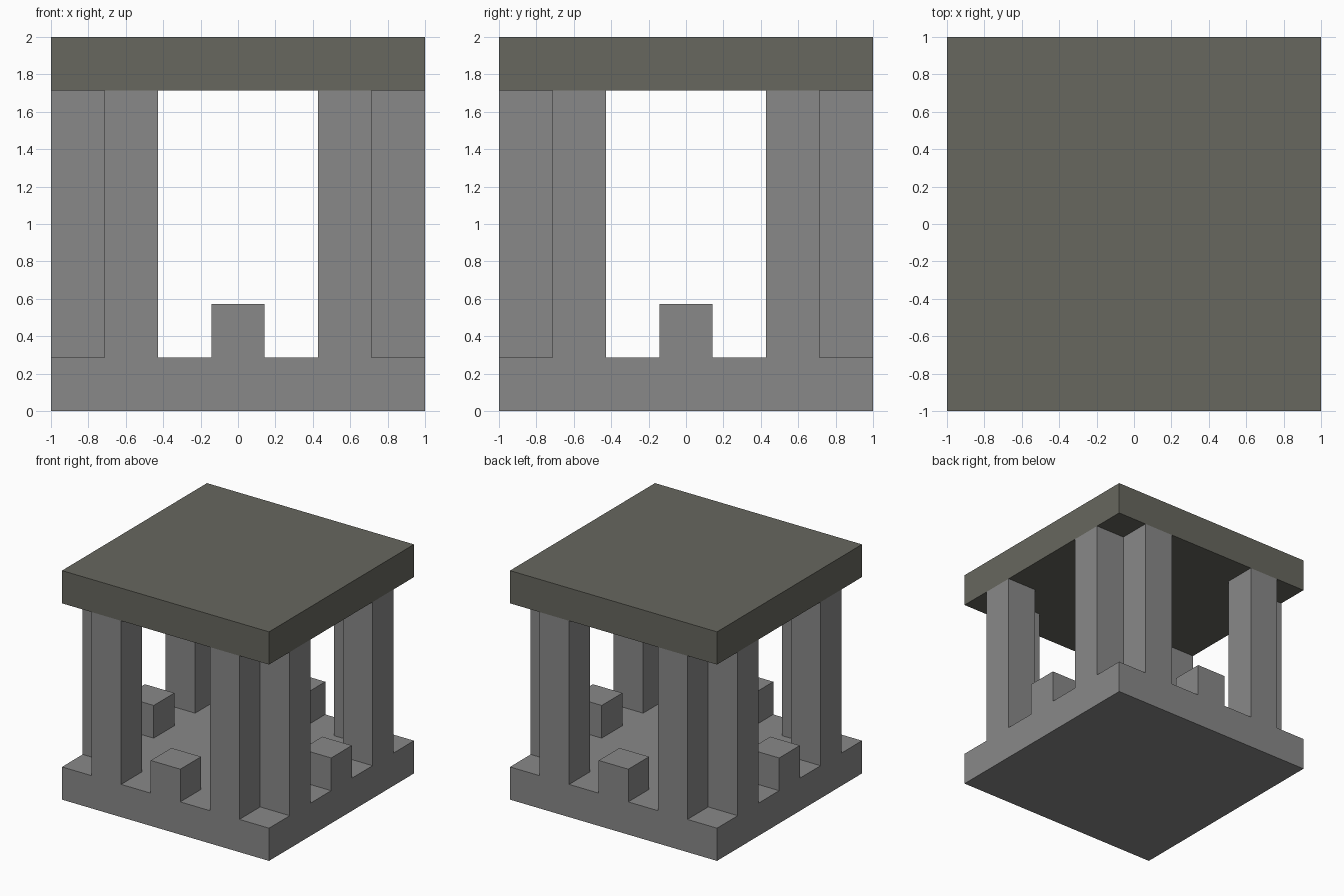
import bpy
from math import cos, sin, pi
from mathutils import Vector

cube = bpy.data.objects.get("Cube")
if cube:
    bpy.data.objects.remove(cube, do_unlink=True)

U = 2 / 7  # one block of the seven-block grid


def material(name, colour):
    mat = bpy.data.materials.new(name)
    mat.use_nodes = True
    mat.diffuse_color = colour
    mat.node_tree.nodes["Principled BSDF"].inputs["Base Color"].default_value = colour
    return mat


def block(name, centre, size, mat):
    """Box with its centre and size given in blocks."""
    bpy.ops.mesh.primitive_cube_add(size=1, location=Vector(centre) * U)
    obj = bpy.context.object
    obj.name = name
    obj.scale = Vector(size) * U
    bpy.ops.object.transform_apply(location=False, rotation=False, scale=True)
    obj.data.materials.append(mat)
    return obj


stone = material("grey stone", (0.25, 0.25, 0.25, 1))
slate = material("dark olive slate", (0.135, 0.135, 0.113, 1))

# Floor and roof slabs
block("base_slab", (0, 0, 0.5), (7, 7, 1), stone)
block("roof_slab", (0, 0, 6.5), (7, 7, 1), slate)

# Each side: two pillars and a low block between them, flush with the edge
for i, side in enumerate(("front", "left", "back", "right")):
    c, s = round(cos(i * pi / 2)), round(sin(i * pi / 2))

    def on_side(x, z):
        return (c * x + s * 3, s * x - c * 3, z)

    block(side + "_pillar_a", on_side(-2, 3.5), (1, 1, 5), stone)
    block(side + "_pillar_b", on_side(2, 3.5), (1, 1, 5), stone)
    block(side + "_low_block", on_side(0, 1.5), (1, 1, 1), stone)
